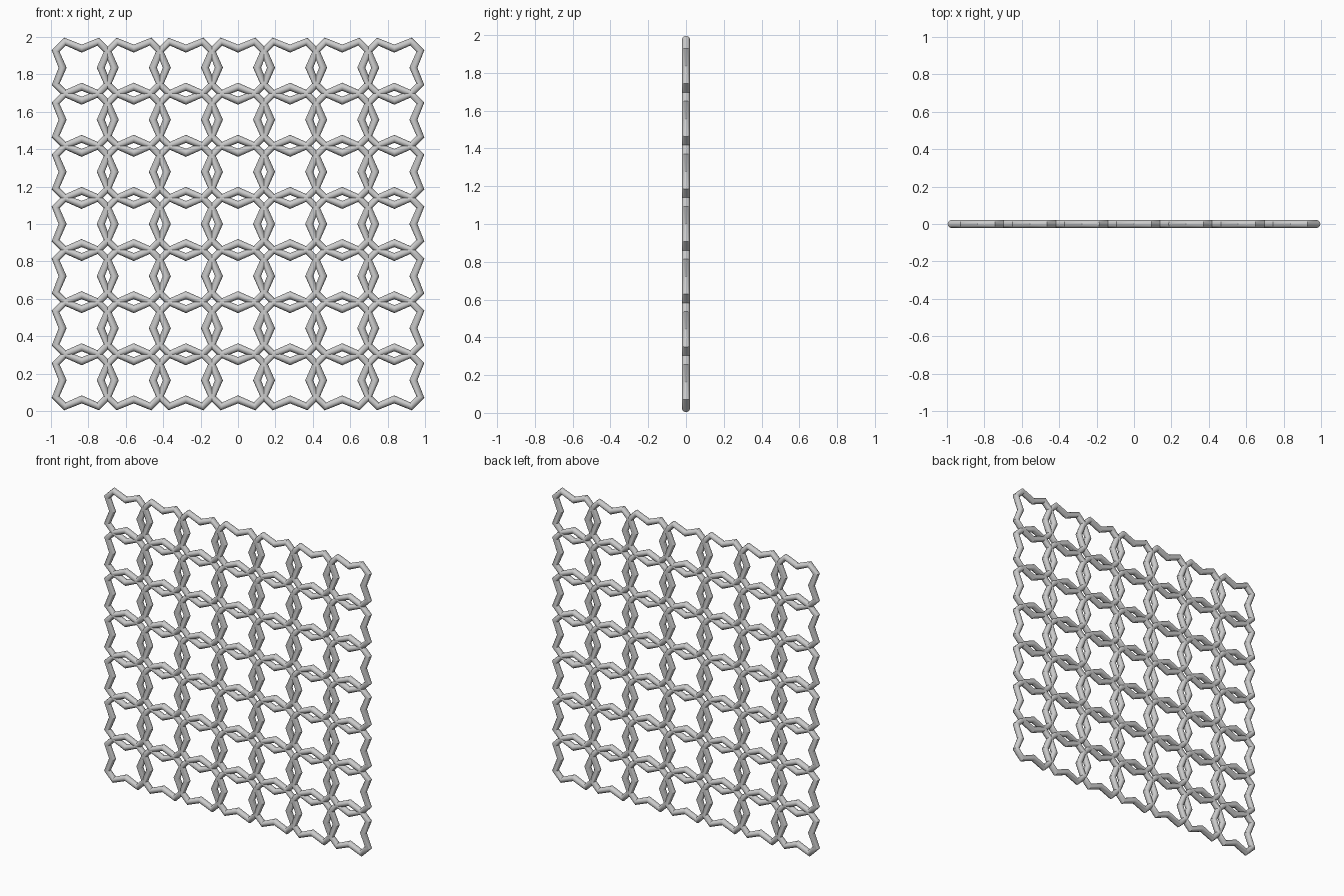
import bpy, math

if "Cube" in bpy.data.objects:
    bpy.data.objects.remove(bpy.data.objects["Cube"])

N = 7            # cells per side
PITCH = 0.2786   # cell spacing
R = 0.0215       # wire radius
H = PITCH / 2    # outer reach of a cell
C = 0.089        # start of the clipped corner
V = 0.102        # inward pinch at the middle of each side

# One wire cell: four pinched sides with clipped corners
quarter = [(V, 0), (H, C), (C, H)]
pts = []
for k in range(4):
    c, s = round(math.cos(k * math.pi / 2)), round(math.sin(k * math.pi / 2))
    pts += [(x * c - z * s, x * s + z * c) for x, z in quarter]

curve = bpy.data.curves.new("wire_cell", 'CURVE')
curve.dimensions = '3D'
curve.bevel_depth = R
curve.bevel_resolution = 4
spline = curve.splines.new('POLY')
spline.points.add(len(pts) - 1)
for p, (x, z) in zip(spline.points, pts):
    p.co = (x, 0, z, 1)
spline.use_cyclic_u = True

lattice = bpy.data.objects.new("wire_lattice", curve)
bpy.context.collection.objects.link(lattice)
lattice.select_set(True)
bpy.context.view_layer.objects.active = lattice
bpy.ops.object.convert(target='MESH')
lattice = bpy.context.object
lattice.name = "wire_lattice"
bpy.ops.object.shade_smooth_by_angle(angle=math.radians(35))

# Repeat the cell across and up
for name, step in (("across", (PITCH, 0, 0)), ("up", (0, 0, PITCH))):
    m = lattice.modifiers.new(name, 'ARRAY')
    m.count = N
    m.use_relative_offset = False
    m.use_constant_offset = True
    m.constant_offset_displace = step
start = -(N - 1) / 2 * PITCH
lattice.location = (start, 0, 1 + start)
